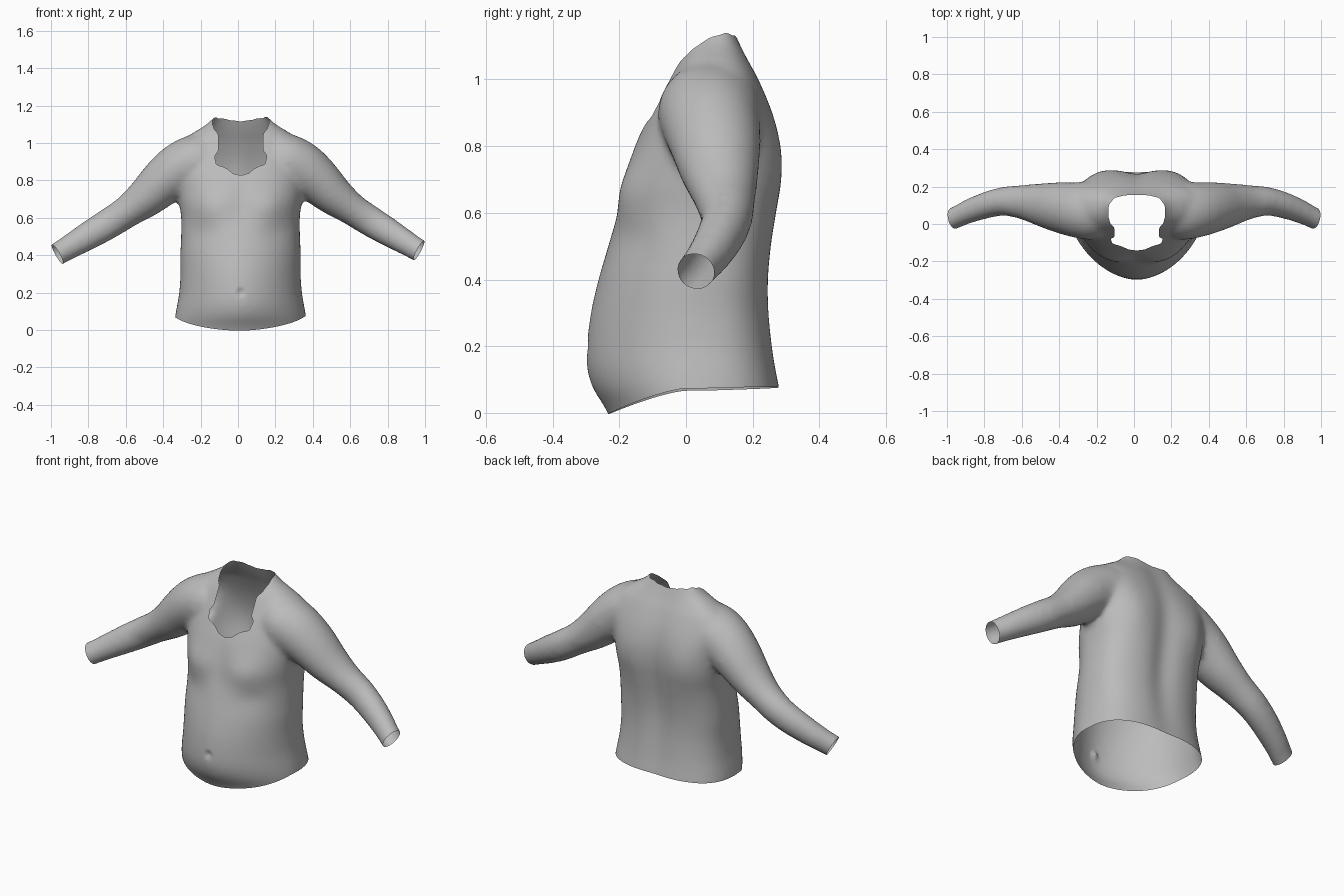
import bpy, bmesh, math
from mathutils import Vector

if "Cube" in bpy.data.objects:
    bpy.data.objects.remove(bpy.data.objects["Cube"])


def lerp_table(pts, t):
    """Piecewise linear lookup."""
    if t <= pts[0][0]:
        return pts[0][1]
    for (a, va), (b, vb) in zip(pts, pts[1:]):
        if t <= b:
            return va + (vb - va) * (t - a) / (b - a)
    return pts[-1][1]


def refine(rows, steps=4):
    """Smooth curve through the rows of a table."""
    out = []
    for k in range(len(rows) - 1):
        quad = [rows[max(0, min(len(rows) - 1, k + o))] for o in (-1, 0, 1, 2)]
        for s in range(steps):
            t = s / steps
            out.append(tuple(
                b + 0.5 * t * (c - a + t * (2 * a - 5 * b + 4 * c - d + t * (3 * (b - c) + d - a)))
                for a, b, c, d in zip(*quad)))
    return out + [rows[-1]]


def loft(bm, rings):
    """Skin a list of point rings into a closed solid."""
    rows = [[bm.verts.new(p) for p in ring] for ring in rings]
    n = len(rows[0])
    for a, b in zip(rows, rows[1:]):
        for i in range(n):
            j = (i + 1) % n
            bm.faces.new((a[i], a[j], b[j], b[i]))
    bm.faces.new(rows[0][::-1])
    bm.faces.new(rows[-1])


def spow(v, p):
    return math.copysign(abs(v) ** p, v)


def torso_ring(z, hw, front, back, yc, n=64):
    belly = lerp_table([(0.1, 1.75), (0.45, 1.9), (0.65, 2.2)], z)
    ring = []
    for i in range(n):
        a = 2 * math.pi * i / n
        c, s = math.cos(a), math.sin(a)
        e = 2 / 2.8 if s > 0 else 2 / belly      # flatter back, pointed belly
        r = back - yc if s > 0 else yc - front
        ring.append((hw * spow(c, e), yc + r * spow(s, e), z))
    return ring


def arm_rings(side, path, n=28):
    rings = []
    for k, (x, y, z, r, ry) in enumerate(path):
        p, q = path[max(k - 1, 0)], path[min(k + 1, len(path) - 1)]
        d = Vector((q[0] - p[0], 0, q[2] - p[2])).normalized()
        up = Vector((-d.z, 0, d.x))
        ring = []
        for i in range(n):
            a = 2 * math.pi * i / n
            v = Vector((x, y, z)) + up * r * math.sin(a) + Vector((0, ry * math.cos(a), 0))
            ring.append((side * v.x, v.y, v.z))
        rings.append(ring)
    return rings


def cut(bm, f):
    """Trim away everything where f(co) < 0 with a clean edge."""
    new = []
    for e in list(bm.edges):
        v0, v1 = e.verts
        a, b = f(v0.co), f(v1.co)
        if a * b < 0:
            new.append(bmesh.utils.edge_split(e, v0, a / (a - b))[1])
    bmesh.ops.connect_verts(bm, verts=new)
    keep = set(new)
    dead = [v for v in bm.verts if v not in keep and f(v.co) < 0]
    bmesh.ops.delete(bm, geom=dead, context='VERTS')


# Torso: height, half width, front, back, centre
TORSO = [
    (-0.12, 0.36, -0.19, 0.29, 0.02), (0.0, 0.355, -0.235, 0.288, 0.02),
    (0.07, 0.35, -0.278, 0.283, 0.02), (0.13, 0.340, -0.297, 0.272, 0.02),
    (0.20, 0.328, -0.298, 0.262, 0.02), (0.30, 0.321, -0.286, 0.253, 0.02),
    (0.40, 0.322, -0.263, 0.252, 0.03), (0.50, 0.318, -0.234, 0.261, 0.04),
    (0.60, 0.317, -0.206, 0.276, 0.05), (0.70, 0.33, -0.186, 0.289, 0.06),
    (0.80, 0.34, -0.155, 0.286, 0.07), (0.90, 0.35, -0.108, 0.262, 0.085),
    (1.00, 0.33, -0.055, 0.22, 0.09), (1.05, 0.265, -0.03, 0.193, 0.09),
    (1.10, 0.185, 0.0, 0.168, 0.09), (1.14, 0.145, 0.04, 0.15, 0.095),
    (1.20, 0.08, 0.06, 0.12, 0.09)]

# Arm: centre x, y, z, radius in the front plane, radius in depth
ARM = [
    (0.18, 0.07, 0.93, 0.13, 0.14), (0.25, 0.07, 0.90, 0.145, 0.155),
    (0.33, 0.075, 0.857, 0.143, 0.148), (0.41, 0.087, 0.797, 0.128, 0.137),
    (0.50, 0.10, 0.715, 0.108, 0.118), (0.60, 0.115, 0.64, 0.087, 0.094),
    (0.70, 0.122, 0.575, 0.083, 0.078), (0.80, 0.10, 0.515, 0.077, 0.073),
    (0.90, 0.063, 0.455, 0.067, 0.067), (0.97, 0.028, 0.413, 0.062, 0.062),
    (1.08, -0.02, 0.345, 0.058, 0.06)]

bm = bmesh.new()
loft(bm, [torso_ring(*r) for r in refine(TORSO)])
for side in (1, -1):
    loft(bm, arm_rings(side, refine(ARM, 3)))
bmesh.ops.recalc_face_normals(bm, faces=bm.faces)
mesh = bpy.data.meshes.new("body_blocks")
bm.to_mesh(mesh)
bm.free()
blocks = bpy.data.objects.new("body_blocks", mesh)
bpy.context.collection.objects.link(blocks)

# Fuse the blocks into one skin and relax it
rm = blocks.modifiers.new("fuse", 'REMESH')
rm.mode = 'VOXEL'
rm.voxel_size = 0.014
sm = blocks.modifiers.new("relax", 'SMOOTH')
sm.factor = 0.5
sm.iterations = 14
dg = bpy.context.evaluated_depsgraph_get()
skin = bpy.data.meshes.new_from_object(blocks.evaluated_get(dg))
bpy.data.objects.remove(blocks)

bm = bmesh.new()
bm.from_mesh(skin)
bm.normal_update()

# Muscle and navel relief: x, z, spread x, spread z, shift in y
FRONT = [(0.16, 0.66, 0.10, 0.09, -0.02), (0.0, 0.70, 0.05, 0.12, 0.006),
         (0.20, 0.52, 0.09, 0.06, 0.008), (0.0, 0.20, 0.014, 0.017, 0.018)]
BACK = [(0.0, 0.60, 0.075, 0.42, -0.024), (0.2, 0.74, 0.08, 0.14, 0.010)]
shifts = []
for v in bm.verts:
    dy = 0.0
    if abs(v.co.x) < 0.36:
        for x, z, sx, sz, d in (FRONT if v.normal.y < 0 else BACK):
            g = ((abs(v.co.x) - x) / sx) ** 2 + ((v.co.z - z) / sz) ** 2
            dy += d * math.exp(-g) * min(1, abs(v.normal.y) * 1.5)
    shifts.append(dy)
for v, dy in zip(bm.verts, shifts):
    v.co.y += dy

# Hem, wrist openings and neck opening
NECK = [(-0.15, -0.1), (-0.138, 0.04), (-0.12, 0.08), (-0.105, 0.13), (-0.08, 0.14),
        (-0.07, 0.12), (-0.02, 0.12), (0.0, 0.14), (0.04, 0.152), (0.10, 0.15),
        (0.14, 0.12), (0.154, 0.06), (0.16, -0.1)]


def hem(c):
    drop = 0.07 * min(1.1, max(0, -c.y) / 0.225) ** 1.4
    return c.z - (0.07 - drop + 0.03 * max(0, c.y - 0.05))


def wrist(c):
    return 0.88 * (1.0 - abs(c.x)) + 0.48 * (c.z - 0.468) + 0.2 * (c.y - 0.05)


def neck(c):
    return 1.0 if c.z < 0.76 else abs(c.x) - lerp_table(NECK, c.y)


for f in (hem, wrist, neck):
    cut(bm, f)

# Slight natural lean of the body
for v in bm.verts:
    x = v.co.x
    v.co.x += 0.015 * (1 - x * x)
    v.co.z += 0.01 * x
for p in bm.faces:
    p.smooth = True
bmesh.ops.recalc_face_normals(bm, faces=bm.faces)
# Face outward: the rearmost face must point backwards
if max(bm.faces, key=lambda p: p.calc_center_median().y).normal.y < 0:
    bmesh.ops.reverse_faces(bm, faces=bm.faces)
bm.to_mesh(skin)
bm.free()

skin.name = "torso_skin"
body = bpy.data.objects.new("torso_skin", skin)
bpy.context.collection.objects.link(body)
grey = bpy.data.materials.new("plain_grey")
grey.diffuse_color = (0.5, 0.5, 0.5, 1)
grey.use_nodes = True
grey.node_tree.nodes["Principled BSDF"].inputs["Base Color"].default_value = grey.diffuse_color
skin.materials.clear()
skin.materials.append(grey)
